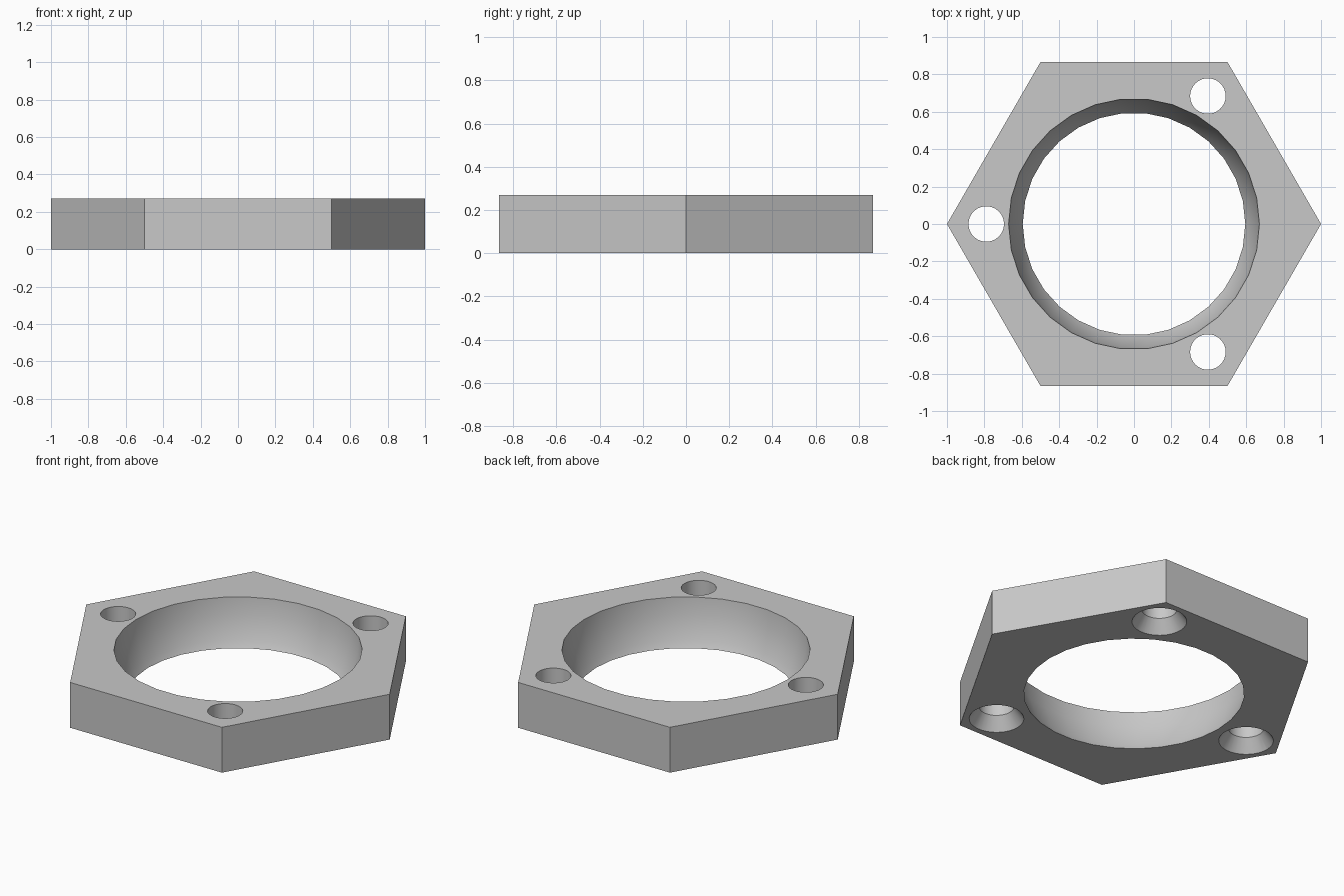
import bpy, bmesh
from math import cos, sin, pi, radians

HEIGHT = 0.27
SIDES = 30

cube = bpy.data.objects.get("Cube")
if cube:
    bpy.data.objects.remove(cube)


def lathe(name, profile, sides, x=0.0, y=0.0):
    """Closed solid of revolution through (radius, z) points."""
    bm = bmesh.new()
    rings = [[bm.verts.new((x + r * cos(2 * pi * i / sides),
                            y + r * sin(2 * pi * i / sides), z))
              for i in range(sides)] for r, z in profile]
    for low, high in zip(rings, rings[1:]):
        for i in range(sides):
            j = (i + 1) % sides
            bm.faces.new((low[i], low[j], high[j], high[i]))
    bm.faces.new(rings[0])
    bm.faces.new(rings[-1])
    bmesh.ops.recalc_face_normals(bm, faces=bm.faces)
    mesh = bpy.data.meshes.new(name)
    bm.to_mesh(mesh)
    bm.free()
    obj = bpy.data.objects.new(name, mesh)
    bpy.context.collection.objects.link(obj)
    return obj


# Plain grey material
grey = bpy.data.materials.new("light_grey")
grey.use_nodes = True
colour = (0.58, 0.58, 0.58, 1)
grey.diffuse_color = colour
grey.node_tree.nodes["Principled BSDF"].inputs["Base Color"].default_value = colour

# Hexagonal plate
plate = lathe("hexagonal_plate", [(1, 0), (1, HEIGHT)], 6)
plate.data.materials.append(grey)

# Ball socket cutter: lower part of a sphere centred just above the plate
radius, centre = 0.675, 0.312
socket = [(radius * cos(radians(a)), centre + radius * sin(radians(a)))
          for a in range(-36, 1, 12)]
cutters = [lathe("socket_cutter", socket, SIDES)]

# Screw hole cutters, countersunk from below
screw = [(0.183, -0.05), (0.148, 0), (0.095, 0.075), (0.095, HEIGHT + 0.1)]
for k in range(3):
    a = pi + k * 2 * pi / 3
    cutters.append(lathe("screw_cutter", screw, SIDES, 0.79 * cos(a), 0.79 * sin(a)))

for cutter in cutters:
    cutter.hide_render = True
    cut = plate.modifiers.new(cutter.name, 'BOOLEAN')
    cut.operation = 'DIFFERENCE'
    cut.solver = 'EXACT'
    cut.object = cutter

# Bake the cuts and drop the cutters
bpy.context.view_layer.update()
graph = bpy.context.evaluated_depsgraph_get()
baked = bpy.data.meshes.new_from_object(plate.evaluated_get(graph))
plate.modifiers.clear()
plate.data = baked
baked.materials.clear()
baked.materials.append(grey)
for face in baked.polygons:
    face.material_index = 0
for cutter in cutters:
    bpy.data.objects.remove(cutter)

# Smooth hole walls, crisp rims
bpy.ops.object.select_all(action='DESELECT')
plate.select_set(True)
bpy.context.view_layer.objects.active = plate
bpy.ops.object.shade_smooth_by_angle(angle=radians(25))
